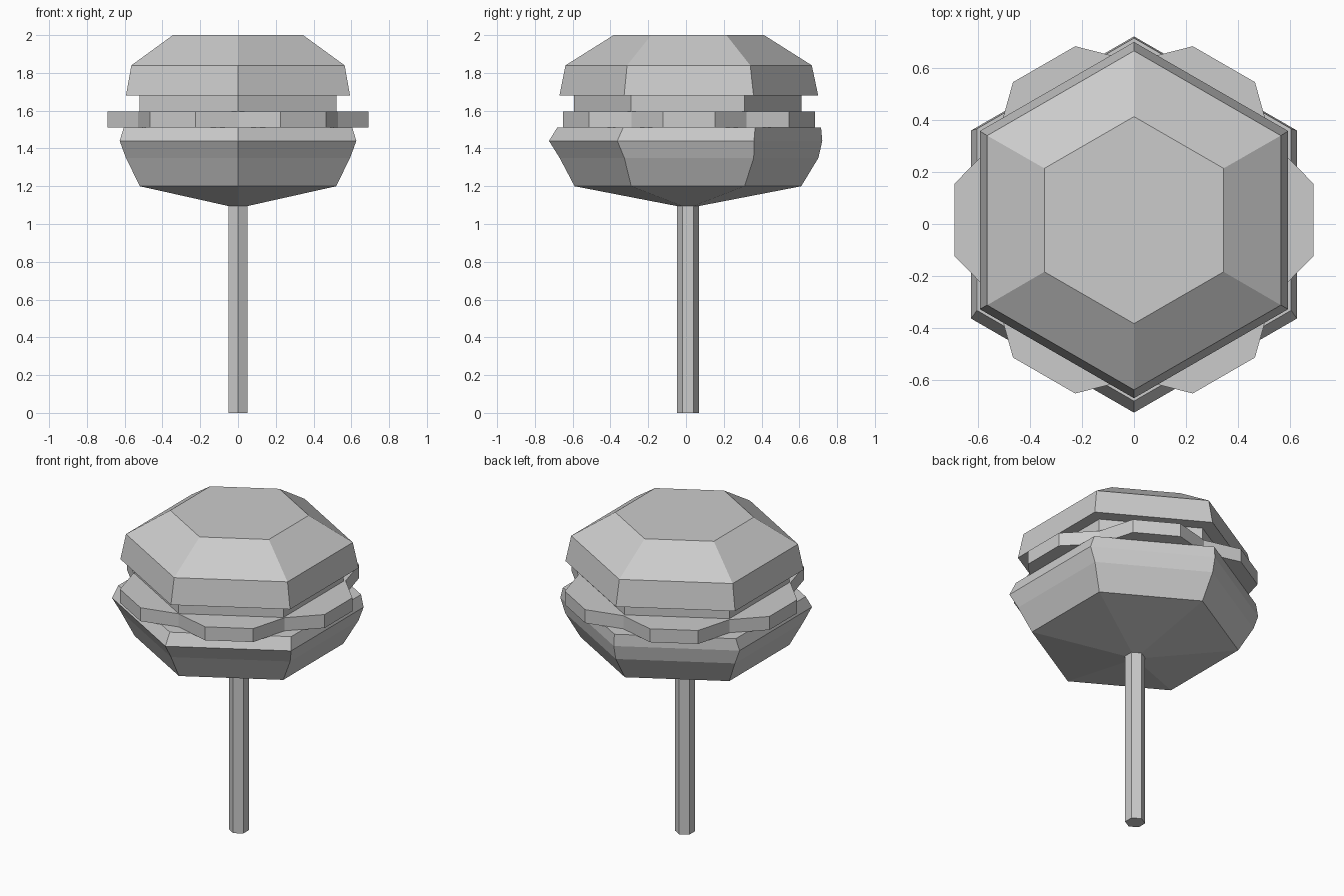
import bpy, bmesh
from math import cos, sin, radians

if "Cube" in bpy.data.objects:
    bpy.data.objects.remove(bpy.data.objects["Cube"])


def hexagon(r):
    # six corners, points towards +y / -y
    return [(r * cos(radians(30 + 60 * i)), r * sin(radians(30 + 60 * i))) for i in range(6)]


def loft(name, rings):
    # rings: (outline points, y offset, z), bottom to top, capped at both ends
    bm = bmesh.new()
    loops = [[bm.verts.new((x, y + dy, z)) for x, y in pts] for pts, dy, z in rings]
    n = len(loops[0])
    for lo, hi in zip(loops, loops[1:]):
        for i in range(n):
            j = (i + 1) % n
            bm.faces.new((lo[i], lo[j], hi[j], hi[i]))
    bm.faces.new(loops[0][::-1])
    bm.faces.new(loops[-1])
    bmesh.ops.recalc_face_normals(bm, faces=bm.faces)
    mesh = bpy.data.meshes.new(name)
    bm.to_mesh(mesh)
    bm.free()
    obj = bpy.data.objects.new(name, mesh)
    bpy.context.collection.objects.link(obj)
    return obj


def hex_loft(name, profile):
    return loft(name, [(hexagon(r), dy, z) for r, dy, z in profile])


# stick
hex_loft("stick", [(0.058, 0.01, 0.0), (0.058, 0.01, 1.1)])

# bottom bun, tapering down to the stick
hex_loft("bottom_bun", [(0.058, 0.01, 1.095), (0.60, 0.01, 1.2), (0.685, 0.016, 1.35),
                        (0.7235, -0.002, 1.44), (0.698, 0.017, 1.512)])

# lettuce: six flat lobes with a notch between each pair
leaf = []
for i in range(6):
    for angle, r in ((-11.3, 0.705), (11.3, 0.705), (30, 0.61)):
        a = radians(60 * i + angle)
        leaf.append((r * cos(a), r * sin(a)))
loft("lettuce", [(leaf, 0.016, 1.51), (leaf, 0.016, 1.595)])

# patty
hex_loft("patty", [(0.602, 0.01, 1.595), (0.602, 0.01, 1.68)])

# top bun
hex_loft("top_bun", [(0.685, 0.015, 1.68), (0.652, 0.014, 1.84), (0.398, 0.015, 2.0)])
